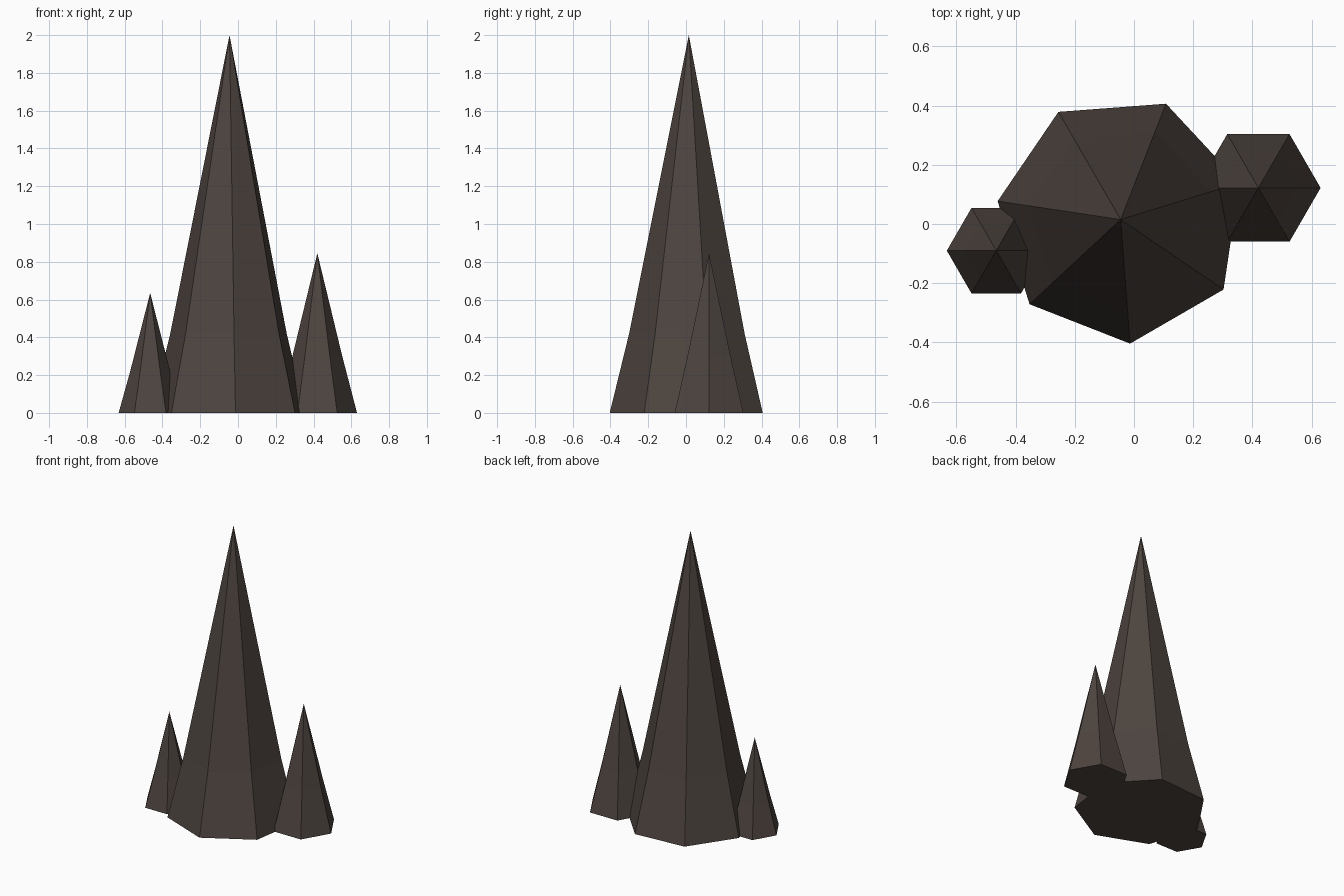
import bpy, bmesh
from math import cos, sin, tau

if "Cube" in bpy.data.objects:
    bpy.data.objects.remove(bpy.data.objects["Cube"])

rock = bpy.data.materials.new("dark_rock")
rock.diffuse_color = (0.075, 0.058, 0.05, 1)
rock.use_nodes = True
rock.node_tree.nodes["Principled BSDF"].inputs["Base Color"].default_value = rock.diffuse_color


def spire(name, x, y, radius, height, sides, phase, bend_z, bend_r):
    """Faceted cone with a slightly flared foot and a closed base."""
    bm = bmesh.new()
    rings = []
    for z, r in ((0, radius), (bend_z, bend_r)):
        rings.append([bm.verts.new((x + r * cos(phase + tau * i / sides),
                                    y + r * sin(phase + tau * i / sides), z))
                      for i in range(sides)])
    tip = bm.verts.new((x, y, height))
    foot, upper = rings
    bm.faces.new(foot[::-1])
    for i in range(sides):
        j = (i + 1) % sides
        bm.faces.new((foot[i], foot[j], upper[j], upper[i]))
        bm.faces.new((upper[i], upper[j], tip))
    mesh = bpy.data.meshes.new(name)
    bm.to_mesh(mesh)
    bm.free()
    mesh.materials.append(rock)
    obj = bpy.data.objects.new(name, mesh)
    bpy.context.collection.objects.link(obj)


# Tall central spire
spire("main_spire", -0.045, 0.015, 0.42, 2.0, 7, 0.3, 0.42, 0.317)
# Small flanking spires
spire("right_spire", 0.42, 0.122, 0.21, 0.845, 6, 0, 0.3, 0.132)
spire("left_spire", -0.465, -0.09, 0.167, 0.635, 6, 0, 0.215, 0.107)
